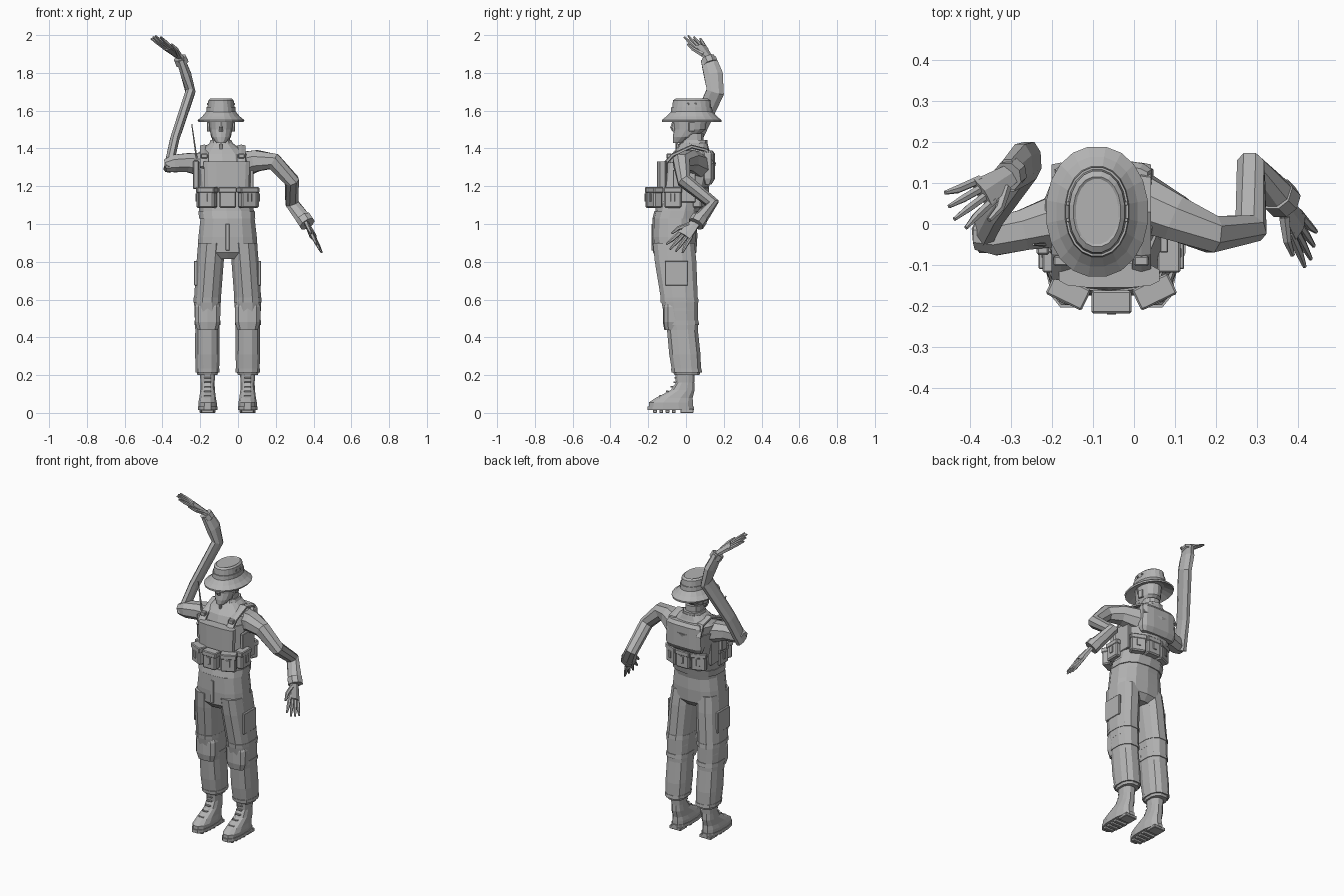
import bpy
import bmesh
from math import cos, sin, pi, copysign
from mathutils import Vector, Matrix

cube = bpy.data.objects.get("Cube")
if cube:
    bpy.data.objects.remove(cube, do_unlink=True)

GREY = (.45, .45, .45, 1)
mat = bpy.data.materials.new("plain grey")
mat.use_nodes = True
mat.diffuse_color = GREY
mat.node_tree.nodes["Principled BSDF"].inputs["Base Color"].default_value = GREY

HIP, HEAD = -.055, -.09            # centre lines of the legs and the head
SIDES = (("left", 1), ("right", -1))
FORWARD, UP = Vector((0, 1, 0)), Vector((0, 0, 1))


def finish(name, bm):
    bmesh.ops.recalc_face_normals(bm, faces=bm.faces)
    mesh = bpy.data.meshes.new(name)
    bm.to_mesh(mesh)
    bm.free()
    mesh.materials.append(mat)
    obj = bpy.data.objects.new(name, mesh)
    bpy.context.collection.objects.link(obj)
    return obj


def skin(name, rings):
    """Bridge rings of points and cap both ends."""
    bm = bmesh.new()
    loops = [[bm.verts.new(p) for p in ring] for ring in rings]
    for low, high in zip(loops, loops[1:]):
        for i in range(len(low)):
            bm.faces.new((low[i - 1], low[i], high[i], high[i - 1]))
    bm.faces.new(loops[0])
    bm.faces.new(loops[-1])
    return finish(name, bm)


def outline(sides, power):
    """Unit superellipse; a power under one squares it off."""
    angles = [2 * pi * (i + .5) / sides for i in range(sides)]
    return [[copysign(abs(f) ** power, f) for f in (cos(a), sin(a))] for a in angles]


def upright(x, y):
    """Vertical axis for a loft."""
    return lambda z: (x, y)


def spine(z):
    """The upper body leans back and towards its right as it rises."""
    return HIP - .08 * (z - 1), .24 * (z - 1) - .06


def loft(name, axis, sections, sides=12, power=.8):
    """Stack level sections (height, half width, half depth) along an axis."""
    shape, rings = outline(sides, power), []
    for z, width, depth in sections:
        x, y = axis(z)
        rings.append([(x + u * width, y + v * depth, z) for u, v in shape])
    return skin(name, rings)


def band(name, axis, z, width, depth, height, sides=12):
    return loft(name, axis, [(z, width, depth), (z + height, width, depth)], sides)


def limb(name, path, radii, sides=8, ref=FORWARD, flat=1):
    """Sweep a section along a path; flat scales it towards ref."""
    path = [Vector(p) for p in path]
    shape, rings = outline(sides, .9), []
    for before, p, after, radius in zip(path[:1] + path, path, path[1:] + path[-1:], radii):
        along = (after - before).normalized()
        side = along.cross(ref).normalized()
        depth = side.cross(along) * flat
        rings.append([p + (side * u + depth * v) * radius for u, v in shape])
    return skin(name, rings)


def box(name, loc, size, turn=0):
    """Box with narrow chamfers, turned about the vertical."""
    bm = bmesh.new()
    bmesh.ops.create_cube(bm, size=1)
    bmesh.ops.scale(bm, vec=size, verts=bm.verts)
    obj = finish(name, bm)
    obj.matrix_world = Matrix.Translation(loc) @ Matrix.Rotation(turn, 4, "Z")
    chamfer = obj.modifiers.new("chamfer", "BEVEL")
    chamfer.width, chamfer.segments = min(size) / 7, 1


def pouch(name, x, y, turn=0, width=.09, depth=.05, height=.11):
    """Pouch with an overhanging flap and a front buckle."""
    base = Vector((x, y, 1.14))
    out = Vector((sin(turn), -cos(turn), 0))
    box(name, base, (width, depth, height), turn)
    box(name + "_flap", base + UP * height * .36,
        (width * 1.08, depth * 1.12, height * .28), turn)
    box(name + "_buckle", base + out * depth * .53,
        (width / 4, depth / 6, height * .4), turn)


def hand(side_name, wrist, along, across, thumb):
    """Palm, four fanned fingers and a thumb."""
    wrist, along = Vector(wrist), Vector(along).normalized()
    across = Vector(across)
    across = (across - along * across.dot(along)).normalized()
    flat = along.cross(across)

    def strip(part, path, radii, thin=1):
        points = [wrist + along * a + across * b for a, b in path]
        limb(f"{side_name}_{part}", points, radii, 6, flat, thin)

    strip("palm", [(-.02, 0), (.03, 0), (.09, 0)], (.027, .034, .042), .45)
    for i in range(4):
        fan = i / 1.5 - 1
        reach = .2 - .02 * abs(fan - thumb / 5)
        strip(f"finger_{i}", [(.07, .03 * fan), (.14, .04 * fan), (reach, .05 * fan)],
              (.011, .01, .005))
    strip("thumb", [(.02, .02 * thumb), (.07, .055 * thumb), (.115, .065 * thumb)],
          (.014, .011, .006))


# Head, neck and face
skull = upright(HEAD, .02)
band("neck", upright(HEAD, .04), 1.38, .05, .055, .1)
loft("head", lambda z: (HEAD, min(.02, z - 1.47)),
     [(1.43, .025, .03), (1.46, .05, .06), (1.5, .061, .084), (1.56, .066, .09),
      (1.62, .06, .085)], 14, .95)
loft("nose", upright(HEAD, -.06), [(1.49, .012, .012), (1.51, .013, .024), (1.55, .006, .01)], 6)
box("mouth", (HEAD, -.056, 1.473), (.036, .014, .008))
for side, s in SIDES:
    box(side + "_ear", (HEAD + s * .064, .03, 1.515), (.012, .03, .05), s * .3)
    limb(side + "_chin_strap", [(HEAD + s * .068, 0, 1.57), (HEAD + s * .05, 0, 1.46),
                                (HEAD, -.035, 1.42)], [.004] * 3, 4)
box("strap_bead", (HEAD, -.045, 1.41), (.014, .014, .03))

# Brimmed hat
crown = upright(HEAD, .03)
loft("hat_brim", crown, [(1.57, .07, .1), (1.54, .12, .16), (1.55, .125, .16),
                         (1.57, .1, .135), (1.6, .075, .105)], 20, .95)
loft("hat_crown", crown, [(1.59, .075, .107), (1.655, .068, .1), (1.664, .058, .086),
                          (1.66, .052, .08)], 20, .95)
loft("hat_band", crown, [(1.59, .079, .112), (1.62, .077, .109)], 20, .95)
for side, s in SIDES:
    for y in (.01, .05):
        box(side + "_hat_vent", (HEAD + s * .071, y, 1.635), (.008, .01, .01))

# Shirt, collar and vest
loft("shirt", spine, [(1, .147, .118), (1.2, .133, .12), (1.3, .14, .115), (1.37, .135, .105),
                      (1.4, .1, .085), (1.43, .06, .07)], 14)
loft("collar", spine, [(1.4, .072, .076), (1.445, .058, .066)], 10)
loft("vest", spine, [(1.06, .148, .118), (1.2, .142, .135), (1.325, .14, .142)], 14)
loft("front_plate", upright(-.06, -.125), [(1.09, .115, .03), (1.33, .125, .03)], 12, .6)
loft("back_plate", upright(-.075, .115), [(1.21, .115, .02), (1.24, .125, .04),
                                          (1.37, .12, .04), (1.39, .11, .025)], 12, .6)
for side, s in SIDES:
    x = s * .098 - .08
    strap = [(-.13, 1.3), (-.07, 1.365), (.03, 1.41), (.11, 1.39), (.14, 1.32)]
    limb(side + "_shoulder_strap", [(x, y, z) for y, z in strap], [.026] * 5, 6, UP, .4)
    box(side + "_strap_buckle", (x, -.09, 1.36), (.035, .025, .025))
    box(side + "_side_panel", (s * .138 - .065, -.01, 1.2), (.02, .12, .17))

# Belt with pouches around it
band("belt", spine, 1.03, .152, .124, .04, 14)
pouch("centre_pouch", HIP, -.19)
for side, s in SIDES:
    pouch(side + "_front_pouch", HIP + s * .105, -.165, s * .45)
    pouch(side + "_side_pouch", HIP + s * .14, -.07, s * pi / 2)
    pouch(side + "_back_pouch", HIP + s * .09, .075, pi - s * .4)
pouch("middle_back_pouch", HIP, .095, pi)

# Radio with aerial
box("radio", (-.222, -.05, 1.26), (.03, .05, .15))
limb("aerial", [(-.215, -.05, 1.32), (-.245, -.05, 1.53)], (.006, .003), 6)

# Lowered left arm
limb("left_sleeve", [(.01, .055, 1.31), (.1, .015, 1.335), (.19, -.025, 1.33),
                     (.285, -.01, 1.23), (.285, .14, 1.11), (.36, .06, 1.01)],
     (.075, .06, .048, .04, .037, .042))
limb("left_cuff", [(.347, .073, 1.03), (.367, .053, 1)], (.044, .044))
hand("left", (.365, .045, 1), (.07, -.115, -.14), (.3, .75, -.5), -1)

# Raised right arm
limb("right_upper_sleeve", [(-.14, .02, 1.31), (-.27, -.015, 1.325), (-.34, -.03, 1.32),
                            (-.385, -.03, 1.31)], (.075, .053, .05, .035))
limb("right_lower_sleeve", [(-.37, -.03, 1.29), (-.335, .04, 1.45), (-.252, .155, 1.7),
                            (-.275, .145, 1.79), (-.305, .118, 1.875)],
     (.026, .026, .028, .03, .024), flat=1.8)
limb("right_cuff", [(-.295, .128, 1.85), (-.308, .116, 1.88)], (.037, .036))
hand("right", (-.31, .115, 1.885), (-.13, -.085, .105), (.6, -.77, 0), 1)

# Trouser seat
loft("trouser_seat", upright(HIP, -.06), [(.815, .12, .085), (.85, .163, .115),
                                          (.93, .158, .12), (1.03, .146, .118)], 14)
box("fly", (HIP, -.178, .93), (.02, .01, .14))

for side, s in SIDES:
    def leg_axis(z):
        """Legs splay to the knee and lean forward above it."""
        return HIP + s * (.107 - .08 * max(0, z - .62)), .025 - .1 * z

    # Trouser leg with knee pad, straps and pocket
    loft(side + "_trouser_leg", leg_axis,
         [(.2, .054, .068), (.235, .064, .08), (.31, .067, .085), (.44, .066, .084),
          (.6, .073, .1), (.8, .074, .113), (.9, .073, .113)])
    foot_x = HIP + s * .106
    loft(side + "_knee_pad", upright(foot_x, -.075),
         [(.44, .056, .04), (.48, .069, .048), (.56, .07, .048), (.59, .058, .042)], 10, .7)
    for z in (.465, .54):
        band(side + "_knee_strap", leg_axis, z, .071, .093, .025)
    band(side + "_thigh_cuff", leg_axis, .585, .075, .103, .025)
    band(side + "_ankle_hem", leg_axis, .215, .066, .083, .02)
    box(side + "_thigh_pocket", (HIP + s * .169, -.05, .74), (.016, .12, .13))

    # Boot: the instep slopes back into the shaft
    loft(side + "_boot", lambda z: (foot_x, min(-.005, max(-.08, 1.1 * z - .15))),
         [(.025, .05, .12), (.055, .05, .12), (.08, .045, .1), (.12, .04, .065),
          (.16, .038, .05), (.22, .043, .054)])
    band(side + "_sole", upright(foot_x, -.08), .014, .053, .127, .02)
    box(side + "_heel", (foot_x, .005, .01), (.08, .07, .02))
    for k in range(4):
        box(side + "_tread", (foot_x, -.065 - k * .033, .008), (.084 - k * .007, .02, .016))
    for k in range(5):
        y = -.055 - .08 * (1 - k / 4) ** 2
        box(side + "_lace", (foot_x, y, .09 + k * .024), (.036, .014, .007))
